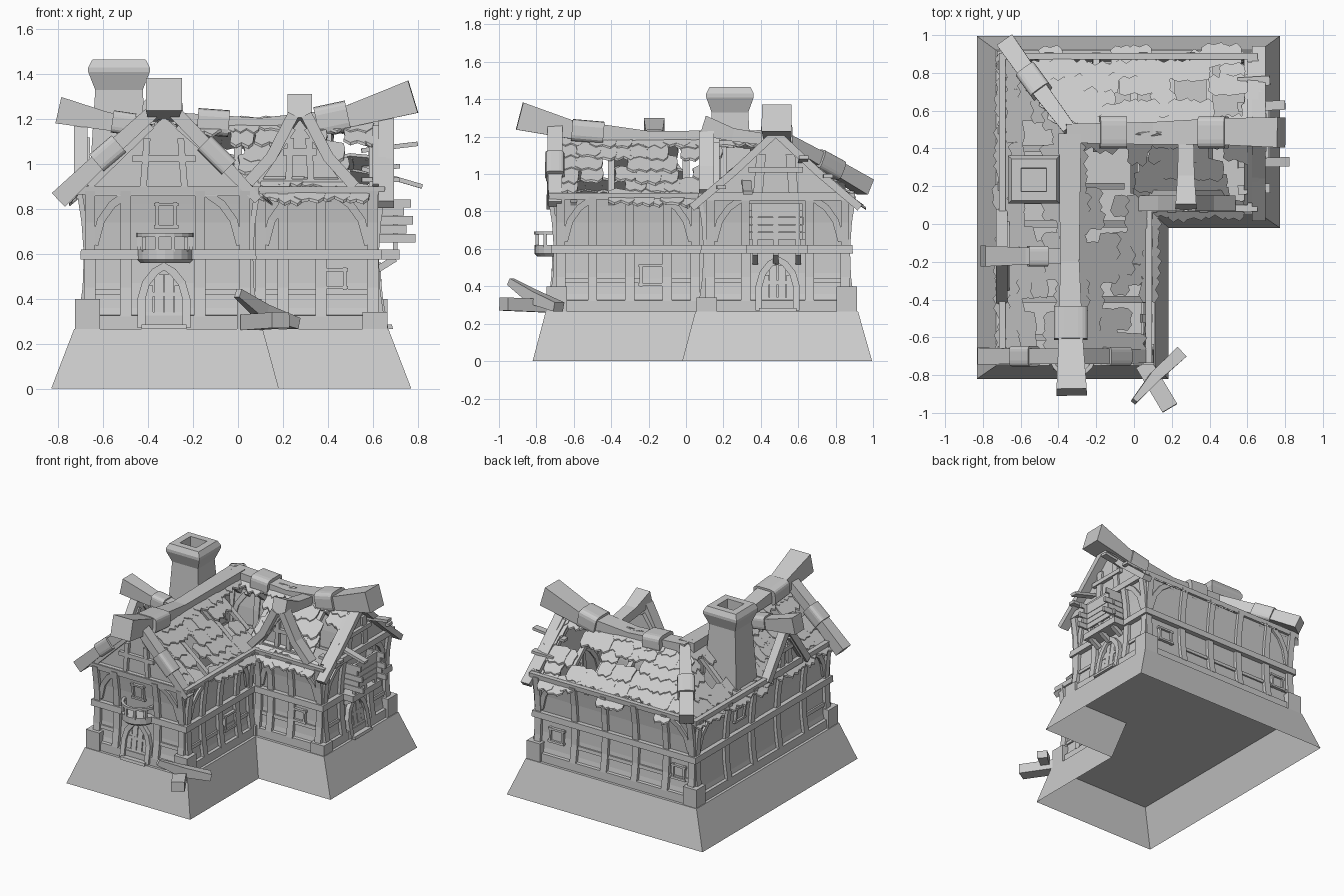
import bpy, bmesh, math, random
from mathutils import Vector as V

if "Cube" in bpy.data.objects:
    bpy.data.objects.remove(bpy.data.objects["Cube"])

random.seed(4)
grey = bpy.data.materials.new("weathered grey")
grey.diffuse_color = (0.6, 0.6, 0.6, 1)
grey.use_nodes = True
grey.node_tree.nodes["Principled BSDF"].inputs["Base Color"].default_value = grey.diffuse_color


def make(name, verts, faces):
    me = bpy.data.meshes.new(name)
    me.from_pydata([tuple(v) for v in verts], [], faces)
    bm = bmesh.new()
    bm.from_mesh(me)
    bmesh.ops.recalc_face_normals(bm, faces=bm.faces)
    bm.to_mesh(me)
    bm.free()
    me.materials.append(grey)
    ob = bpy.data.objects.new(name, me)
    bpy.context.collection.objects.link(ob)
    return ob


def loft(name, rings, caps=True):
    n = len(rings[0])
    verts = [v for r in rings for v in r]
    faces = [(i*n+j, i*n+(j+1) % n, (i+1)*n+(j+1) % n, (i+1)*n+j)
             for i in range(len(rings)-1) for j in range(n)]
    if caps:
        faces += [tuple(range(n)), tuple(range(len(verts)-n, len(verts)))]
    return make(name, verts, faces)


SQUARE = [(1, 1), (-1, 1), (-1, -1), (1, -1)]
ROUNDED = [(math.copysign(abs(math.cos(t))**.45, math.cos(t)), math.copysign(abs(math.sin(t))**.45, math.sin(t)))
           for t in [math.pi*(i+.5)/10 for i in range(20)]]


def beam(name, pts, sizes, section=SQUARE):
    """Timber swept along a path; sizes are (width, height) per point or one pair."""
    pts = [V(p) for p in pts]
    if not isinstance(sizes, list):
        sizes = [sizes]*len(pts)
    rings = []
    for i, p in enumerate(pts):
        d = (pts[min(i+1, len(pts)-1)]-pts[max(i-1, 0)]).normalized()
        a = d.cross(V((0, 0, 1))) if abs(d.z) < .99 else V((1, 0, 0))
        a.normalize()
        b = a.cross(d)
        w, h = sizes[i][0]/2, sizes[i][1]/2
        rings.append([p+a*w*s+b*h*t for s, t in section])
    return loft(name, rings)


def box(name, x0, x1, y0, y1, z0, z1):
    r = [(x0, y0), (x1, y0), (x1, y1), (x0, y1)]
    return loft(name, [[(x, y, z) for x, y in r] for z in (z0, z1)])


# L-shaped plan: corners, and per wall (axis it runs along, fixed coordinate, outward sign)
X0, X1, X2, Y0, Y1, Y2 = -.73, .11, .67, -.75, .05, .92
WALLS = [(0, Y0, -1), (1, X1, 1), (0, Y1, -1), (1, X2, 1), (0, Y2, 1), (1, X0, -1)]


def plan(d, z):
    a, b, c, e, f, g = X0+d, X1-d, X2-d, Y0+d, Y1+d, Y2-d
    return [(a, e, z), (b, e, z), (b, f, z), (c, f, z), (c, g, z), (a, g, z)]


PROFILE = [(.265, .03), (.36, .05), (.47, .062), (.6, .065), (.74, .055), (.82, .043), (.9, .03)]


def inset(z):
    for (z0, d0), (z1, d1) in zip(PROFILE, PROFILE[1:]):
        if z <= z1:
            return d0+(d1-d0)*(z-z0)/(z1-z0)
    return PROFILE[-1][1]


def on_wall(k, s, z, out=0):
    axis, c, sg = WALLS[k]
    f = c-sg*(inset(z)-out)
    return V((s, f, z)) if axis == 0 else V((f, s, z))


def timber(name, k, pts, w=.04, depth=.02):
    """Flat timber following the leaning wall k through (along, height) points."""
    rings = []
    for i, (s, z) in enumerate(pts):
        a, b = pts[max(i-1, 0)], pts[min(i+1, len(pts)-1)]
        ds, dz = b[0]-a[0], b[1]-a[1]
        l = math.hypot(ds, dz)
        ps, pz = -dz/l*w/2, ds/l*w/2
        rings.append([on_wall(k, s+ps, z+pz, -.01), on_wall(k, s-ps, z-pz, -.01),
                      on_wall(k, s-ps, z-pz, depth), on_wall(k, s+ps, z+pz, depth)])
    return loft(name, rings)


# Sloping plinth with open underside, walls and upper floor
foot = [(-.832, -.82, 0), (.182, -.82, 0), (.182, -.02, 0), (.772, -.02, 0), (.772, .995, 0), (-.832, .995, 0)]
loft("plinth", [foot, plan(0, .265)], caps=False)
make("plinth_top", plan(0, .265), [tuple(range(6))])
loft("walls", [plan(d, z) for z, d in PROFILE], caps=False)
make("upper_floor", plan(.066, .6), [tuple(range(6))])
loft("floor_band", [plan(.07, .575), plan(.028, .575), plan(.03, .62), plan(.07, .62)], caps=False)
loft("sill_band", [plan(.02, .265), plan(.022, .325), plan(.06, .33)], caps=False)
loft("eave_band", [plan(.05, .865), plan(.018, .865), plan(.015, .9), plan(.05, .9)], caps=False)
for (x, y, z), c in zip(plan(.06, .265), (.4, .4, .34, .34, .4, .4)):
    box("corner_stone", x-.055, x+.055, y-.055, y+.055, .265, c)

# Posts, rails and curved braces on every wall
POSTS = [(-.66, -.5, -.17, .03), (-.67, -.5, -.3, -.1, .05), (.1, .2, .37, .6),
         (.13, .32, .66, .85), (-.66, -.45, -.2, .05, .3, .6), (-.67, -.4, -.1, .2, .5, .84)]
for k, posts in enumerate(POSTS):
    for s in posts:
        timber("lower_post", k, [(s, .32), (s, .45), (s, .58)], .05, .022)
        timber("upper_post", k, [(s, .61), (s, .74), (s, .88)], .045, .022)
    for a, b in zip(posts, posts[1:]):
        if b-a < .3:
            timber("rail", k, [(a, .43), (b, .43)], .025, .012)
    for s, t in ((posts[0], 1), (posts[-1], -1)):
        timber("brace", k, [(s+t*.02, .64), (s+t*.05, .75), (s+t*.1, .82), (s+t*.17, .87)], .035, .016)


def window(k, s, z, w, h):
    timber("window_pane", k, [(s, z-h/2), (s, z+h/2)], w, .006)
    for t in (-1, 1):
        timber("window_side", k, [(s+t*w/2, z-h/2-.01), (s+t*w/2, z+h/2+.01)], .015, .02)
        timber("window_rail", k, [(s-w/2-.015, z+t*h/2), (s+w/2+.015, z+t*h/2)], .015, .022)


for args in [(2, .43, .49, .09, .08), (0, -.32, .77, .08, .1), (4, -.55, .47, .09, .09), (4, .45, .47, .1, .09),
             (1, -.18, .46, .12, .1), (5, .35, .75, .1, .1)]:
    window(*args)


# Arched doors
def door(k, s):
    arch = [(s-.1, .27), (s-.1, .4), (s-.08, .47), (s-.04, .52), (s, .545),
            (s+.04, .52), (s+.08, .47), (s+.1, .4), (s+.1, .27)]
    timber("door_arch", k, arch, .035, .03)
    for i in range(4):
        x = s-.0675+i*.045
        timber("door_plank", k, [(x, .27), (x, .46 if i in (0, 3) else .51)], .04, .01)
    for z in (.33, .42):
        timber("door_strap", k, [(s-.09, z), (s+.09, z)], .02, .016)
    timber("door_step", k, [(s-.1, .275), (s+.1, .275)], .02, .05)


door(0, -.33)
door(3, .49)

# Round front balcony
arc = [(math.cos(math.pi*(1+i/10)), math.sin(math.pi*(1+i/10))) for i in range(11)]
cx, cy = -.325, -.685
loft("balcony_slab", [[(cx+r*a, cy+r*b, z) for a, b in arc] for r, z in ((.11, .56), (.125, .575), (.125, .62))])
beam("balcony_rail", [(cx+.118*a, cy+.118*b, .685) for a, b in arc], (.02, .018))
for a, b in arc[::2]:
    beam("baluster", [(cx+.115*a, cy+.115*b, .61), (cx+.115*a, cy+.115*b, .68)], (.018, .018))

# Boarded bay on the right side
box("bay_ledge", .6, .72, .32, .65, .575, .62)
for i, z in enumerate((.67, .71, .75, .79, .825)):
    j = (.02, -.02, .01, -.03, 0)[i]
    box("bay_front_plank", .7, .715, .34, .62+j, z-.019, z+.018)
    for y in (.345, .615):
        box("bay_side_plank", .6, .77+j, y-.008, y+.008, z-.019, z+.018)
for y in (.37, .48, .6):
    beam("bay_bracket", [(.62, y, .53), (.7, y, .58)], (.03, .03))
    box("bay_post", .69, .71, y-.015, y+.015, .61, .84)

# Gables with collar, king post and struts
def gable(name, axis, f, a, b, m, base, top, inward, rise=.07):
    def P(s, z, o=0):
        return (s, f+o, z) if axis == 0 else (f+o, s, z)
    tri = [(a, base), (b, base), (m, top)]
    loft(name, [[P(s, z) for s, z in tri], [P(s, z, inward) for s, z in tri]])
    w = b-a
    beam(name+"_collar", [P(a+.02, base+.01), P(b-.02, base+.01)], (.06, .045))
    beam(name+"_tie", [P(m-w*.18, base+rise*2.2), P(m+w*.18, base+rise*2.2)], (.05, .03))
    for t in (-.12, .12):
        beam(name+"_stud", [P(m+w*t, base), P(m+w*t*.8, base+(top-base)*.72)], (.03, .05))
    for e in (a, b):
        beam(name+"_strut", [P(e+(m-e)*.1, base+.03), P(m+(e-m)*.15, top-.04)], (.06, .03))


gable("front_gable", 0, -.7, -.7, .08, -.33, .87, 1.21, .03)
gable("right_gable", 1, .63, .08, .89, .48, .87, 1.2, -.03)
gable("front_dormer", 0, .15, .07, .49, .275, .9, 1.2, .03)
gable("left_dormer", 1, -.69, -.36, .02, -.17, .88, 1.15, .02)
for e in (.03, .52):   # dormer barge boards
    x1 = .275+(e-.275)*.12
    beam("dormer_rafter", [(e, .11, .9), ((e+x1)/2+(e-.275)*-.04, .11, 1.03), (x1, .11, 1.22)], (.08, .05))
for e in (-.4, .06):
    beam("left_dormer_rafter", [(-.7, e, .87), (-.7, -.17, 1.19)], (.06, .05))
for e in (.03, .93):
    beam("right_rafter", [(.66, e, .82), (.66, (e+.48)/2, 1.01), (.66, .48, 1.22)], (.07, .04))

# Heavy ridge, hip and barge beams, each with wrapped straps
S = (.09, .085)
beam("front_ridge", [(-.33, -.89, 1.31), (-.335, -.62, 1.24), (-.34, -.2, 1.2), (-.34, .48, 1.2)],
     [(.16, .15), (.13, .1), (.1, .06), (.12, .07)])
beam("back_ridge", [(-.36, .48, 1.2), (.1, .48, 1.17), (.45, .49, 1.2), (.78, .485, 1.3)],
     [(.1, .07), (.12, .07), (.14, .09), (.16, .15)])
beam("hip_beam", [(-.34, .5, 1.2), (-.52, .74, 1.06), (-.675, .96, .93)], [(.07, .06), (.09, .08), (.1, .09)])
beam("left_ridge", [(-.8, -.17, 1.24), (-.58, -.17, 1.19), (-.36, -.17, 1.17)], [(.11, .12), (.09, .08), (.08, .06)])
beam("dormer_ridge", [(.275, .09, 1.26), (.275, .25, 1.21), (.275, .46, 1.18)], [(.11, .11), (.09, .07), (.08, .06)])
beam("barge_beam_left", [(-.8, -.7, .84), (-.58, -.7, 1.05), (-.36, -.7, 1.25)], [S, (.08, .07), (.08, .06)])
beam("barge_beam_right", [(.09, -.7, .84), (-.1, -.7, 1.04), (-.3, -.7, 1.25)], [(.07, .04), (.08, .06), (.08, .06)])
for a, b, w, h in [((-.335, -.61, 1.235), (-.335, -.44, 1.22), .18, .12), ((-.18, .485, 1.19), (-.04, .485, 1.18), .17, .12),
                   ((.35, .485, 1.185), (.49, .485, 1.215), .17, .14), ((-.49, .7, 1.08), (-.57, .81, 1.02), .12, .11),
                   ((-.56, -.17, 1.19), (-.46, -.17, 1.175), .11, .1), ((-.63, -.7, 1.005), (-.53, -.7, 1.09), .11, .1),
                   ((-.04, -.7, .985), (-.15, -.7, 1.095), .1, .09)]:
    beam("strap", [a, b], (w, h), ROUNDED)

# Chimney: tapered shaft, flared hollow crown
def ring(h, z):
    return [(-.53+a*h*1.08, .235+b*h, z) for a, b in ((-1, -1), (1, -1), (1, 1), (-1, 1))]


loft("chimney", [ring(.13, .6), ring(.12, .95), ring(.098, 1.33), ring(.127, 1.41), ring(.127, 1.43),
                 ring(.11, 1.465), ring(.062, 1.465), ring(.06, 1.3)])

# Broken roof: ragged tiles on four slopes, with gaps
HOLES = [(-.1, .27, .13), (.6, .2, .13), (-.12, -.42, .09), (.05, -.48, .12), (.3, .69, .09), (0, .66, .07),
         (-.5, -.45, .08), (-.5, .02, .08), (-.5, .47, .08), (-.12, 0, .07), (.5, .63, .1), (-.53, .23, .13),
         (-.55, .92, .1), (-.35, .92, .1), (-.2, .92, .09), (.2, .92, .07), (.64, .88, .08), (.08, -.65, .06)]


def roof_point(slope, s, u, lift=0):
    z = 1.195-.37*u+lift
    return {'left': V((-.34-.38*u, s, z)), 'inner': V((-.33+.45*u, s, z)),
            'back': V((s, .48+.44*u, z)), 'wing': V((s, .48-.44*u, z))}[slope]


RANGE = {'left': lambda u: (-.67, .48+.44*u), 'inner': lambda u: (-.67, .48-.44*u),
         'back': lambda u: (-.34-.38*u, .67), 'wing': lambda u: (-.33+.45*u, .66)}
for slope, rng in RANGE.items():
    verts, faces = [], []
    for row in range(6):
        u = (row+.5)/6
        a, b = rng(u)
        n = max(1, round((b-a)/.095))
        for i in range(n):
            s = a+(b-a)*(i+.5)/n+random.uniform(-.02, .02)
            p = roof_point(slope, s, u)
            if any(math.hypot(p.x-x, p.y-y) < r for x, y, r in HOLES) or random.random() < .05:
                continue
            w, u0 = random.uniform(.05, .072), max(u-.13, 0)
            u1 = u+random.uniform(.1, .18)
            l = random.uniform(.004, .012)
            c = [random.uniform(.02, .06) for _ in range(4)]
            shape = [(-w, u0+c[2]), (-w*.4, u0), (w, u0+c[3]), (w*1.1, u), (w, u1-.05),
                     (w*.6, u1), (0, u1-c[0]), (-w*.5, u1-.01), (-w, u1-.06), (-w*.9, u)]
            k, m = len(verts), len(shape)
            for t in (l+.01, l-.003):
                verts += [roof_point(slope, s+x, q, t+.012*(q-u0)/.25) for x, q in shape]
            faces += [tuple(range(k, k+m)), tuple(range(k+m, k+2*m))]
            faces += [(k+j, k+(j+1) % m, k+m+(j+1) % m, k+m+j) for j in range(m)]
    make("roof_tiles_"+slope, verts, faces)
    for i in range(7):   # rafters beneath the tiles
        s = -.6+i*.2
        us = [q/10 for q in range(10) if rng(q/10)[0] <= s <= rng(q/10)[1]]
        if len(us) > 1:
            beam("rafter", [roof_point(slope, s, us[0], -.022), roof_point(slope, s, us[-1], -.022)], (.035, .03))

# Splintered boards sticking out by the right gable
for y, z, x, dz in ((.32, .98, .82, -.08), (.62, 1.06, .8, .03), (.18, .93, .72, .0), (.75, .98, .72, .01)):
    beam("loose_board", [(.55, y, z), (x, y+.01, z+dz)], (.05, .02))

# Fallen beams by the front corner
beam("fallen_beam", [(0, -.94, .425), (.11, -.81, .34), (.25, -.68, .29)], [(.03, .04), (.06, .07), (.07, .05)])
beam("fallen_stub", [(.05, -.74, .295), (.19, -.975, .305)], (.09, .07))
